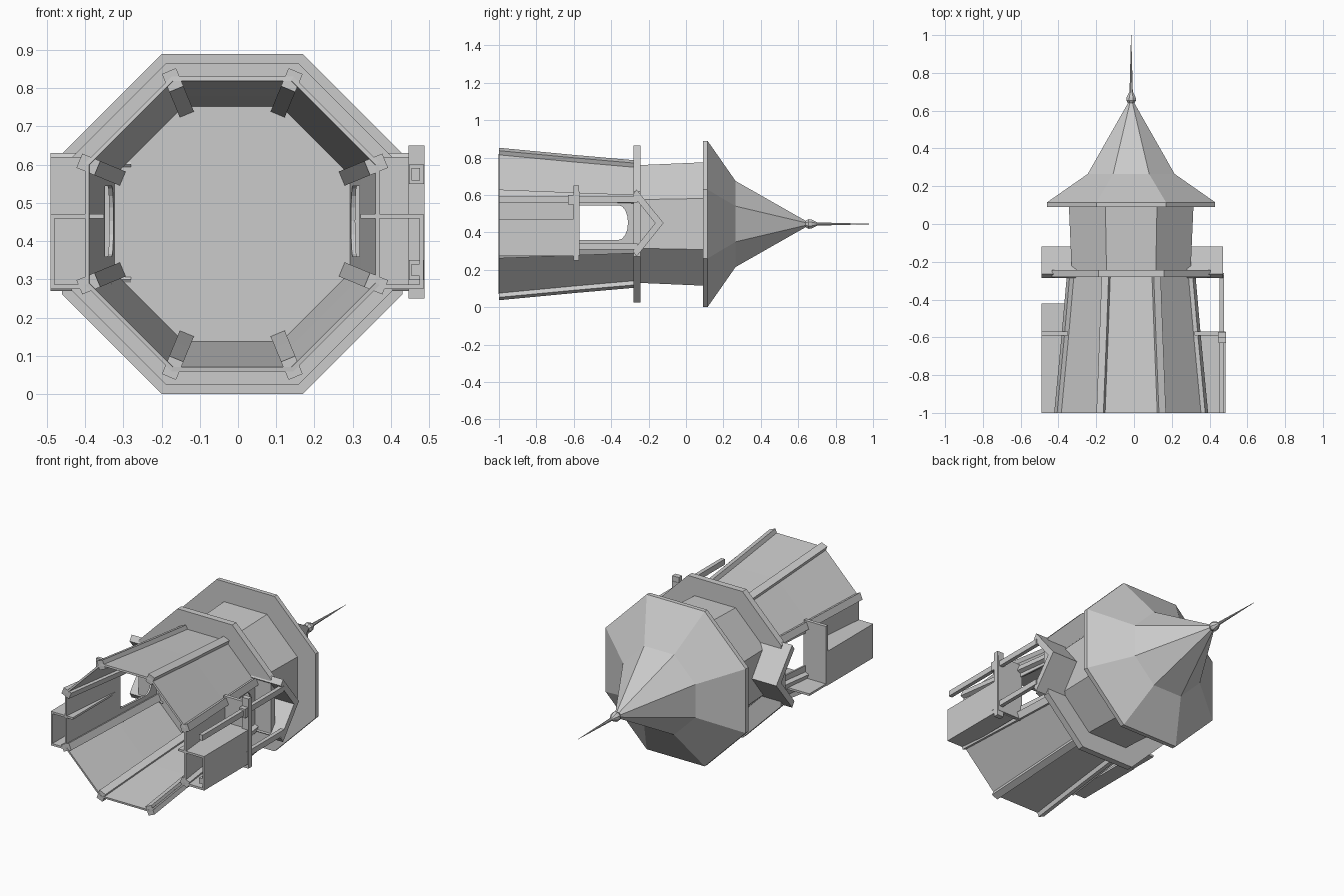
import bpy, bmesh, math
from mathutils import Vector

if "Cube" in bpy.data.objects:
    bpy.data.objects.remove(bpy.data.objects["Cube"])

CX, CZ = -0.015, 0.445      # tower axis, running along y
COS = math.cos(math.pi / 8)

stone = bpy.data.materials.new("plain grey")
stone.use_nodes = True
stone.diffuse_color = (0.6, 0.6, 0.6, 1)
stone.node_tree.nodes["Principled BSDF"].inputs["Base Color"].default_value = (0.6, 0.6, 0.6, 1)


def finish(name, bm):
    bmesh.ops.recalc_face_normals(bm, faces=bm.faces)
    mesh = bpy.data.meshes.new(name)
    bm.to_mesh(mesh)
    bm.free()
    mesh.materials.append(stone)
    obj = bpy.data.objects.new(name, mesh)
    bpy.context.collection.objects.link(obj)
    return obj


def loft(name, rings, caps=True):
    """Skin a list of point rings, optionally closing both ends."""
    bm = bmesh.new()
    loops = [[bm.verts.new(p) for p in ring] for ring in rings]
    n = len(loops[0])
    for a, b in zip(loops, loops[1:]):
        for i in range(n):
            j = (i + 1) % n
            bm.faces.new((a[i], a[j], b[j], b[i]))
    if caps:
        bm.faces.new(loops[0])
        bm.faces.new(loops[-1])
    return finish(name, bm)


def octagon(y, apothem):
    r = apothem / COS
    angles = [math.pi / 8 + i * math.pi / 4 for i in range(8)]
    return [(CX + r * math.cos(a), y, CZ + r * math.sin(a)) for a in angles]


def turned(name, profile, caps=True):
    return loft(name, [octagon(y, a) for y, a in profile], caps)


def box(name, x, y, z):
    ring = lambda v: [(x[0], v, z[0]), (x[1], v, z[0]), (x[1], v, z[1]), (x[0], v, z[1])]
    return loft(name, [ring(y[0]), ring(y[1])])


def side_prism(name, outline, x):
    """Extrude a (y, z) outline along x."""
    return loft(name, [[(v, y, z) for y, z in outline] for v in x])


# Hollow tapered shaft with an arched opening through both sides
SHAFT = [(-1, 0.385), (-0.6, 0.347), (-0.27, 0.318)]
shaft = turned("shaft", SHAFT, caps=False)
wall = shaft.modifiers.new("wall", 'SOLIDIFY')
wall.thickness = 0.012
wall.offset = -1
arch = [(-0.57, 0.36), (-0.57, 0.545)]
for i in range(9):
    t = math.pi * i / 8
    arch.append((-0.36 + 0.05 * math.sin(t), 0.4525 + 0.0925 * math.cos(t)))
cutter = side_prism("doorway_cutter", arch, (-0.7, 0.7))
cutter.hide_render = True
cutter.hide_viewport = True
cutter.display_type = 'WIRE'
cut = shaft.modifiers.new("doorway", 'BOOLEAN')
cut.object = cutter
cut.solver = 'EXACT'

# Corner strips following the taper
for i in range(8):
    a = math.pi / 8 + i * math.pi / 4
    out = Vector((math.cos(a), 0, math.sin(a)))
    side = Vector((-math.sin(a), 0, math.cos(a)))
    rings = []
    for y, apothem in SHAFT:
        c = Vector((CX, y, CZ)) + out * (apothem / COS)
        rings.append([c + out * u + side * v for u, v in
                      ((-0.035, -0.02), (0.016, -0.02), (0.016, 0.02), (-0.035, 0.02))])
    loft(f"corner_strip_{i + 1}", rings)

# Gallery, upper room, roof and finial
turned("gallery", [(-0.28, 0.42), (-0.243, 0.42)])
turned("upper_room", [(-0.243, 0.315), (0.1, 0.33)])
turned("roof", [(0.09, 0.445), (0.115, 0.445), (0.265, 0.23), (0.645, 0.014)])
turned("finial_knob", [(0.635, 0.014), (0.655, 0.026), (0.67, 0.024), (0.7, 0.009)])
turned("finial_spike", [(0.69, 0.009), (1.0, 0.0008)])

# Porches on both sides
for label, s, outer in (("left", 1, 0.485), ("right", -1, 0.49)):
    def span(a, b):
        return sorted((s * a, s * b))

    inner = 0.335 + s * CX
    # landing and the hollow stair block under one half of it
    box(f"{label}_landing", span(inner, outer), (-0.59, -0.57), (0.28, 0.62))
    box(f"{label}_stair_top", span(inner, outer), (-1, -0.58), (0.459, 0.471))
    box(f"{label}_stair_face", span(outer - 0.01, outer), (-1, -0.58), (0.28, 0.465))
    box(f"{label}_stair_bottom", span(inner + 0.045, outer), (-1, -0.58), (0.275, 0.287))
    # two sloping slabs of the gable
    for half, d in (("upper", 1), ("lower", -1)):
        slab = [(-0.12, 0.45), (-0.265, 0.45 + d * 0.18),
                (-0.285, 0.45 + d * 0.15), (-0.165, 0.45)]
        side_prism(f"{label}_gable_{half}", slab, span(0.28, 0.472 if s > 0 else outer))

# Side panel on the right landing
box("right_landing_panel", (-0.49, -0.33), (-0.58, -0.42), (0.278, 0.29))

# Posts and cross beam of the left porch
for name, z in (("upper", 0.575), ("lower", 0.325)):
    box(f"left_porch_post_{name}", (0.453, 0.476), (-1, -0.26), (z - 0.016, z + 0.016))
    box(f"left_post_block_{name}", (0.447, 0.486), (-0.63, -0.59), (z - 0.026, z + 0.026))
box("left_cross_beam", (0.446, 0.488), (-0.602, -0.572), (0.25, 0.65))
